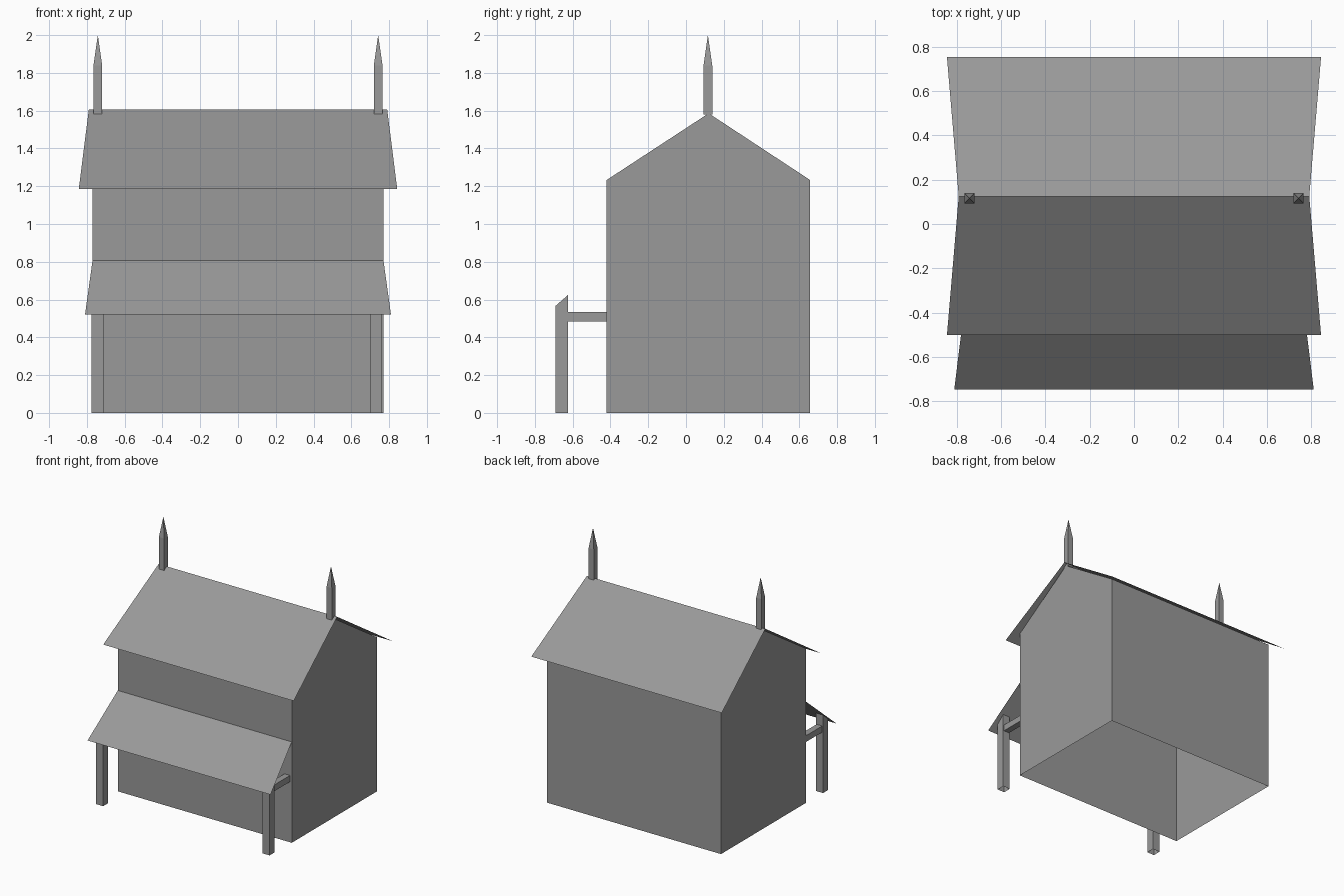
import bpy

cube = bpy.data.objects.get("Cube")
if cube:
    bpy.data.objects.remove(cube, do_unlink=True)

grey = bpy.data.materials.new("plain_grey")
grey.use_nodes = True
colour = (0.32, 0.32, 0.32, 1)
grey.diffuse_color = colour
grey.node_tree.nodes["Principled BSDF"].inputs["Base Color"].default_value = colour


def make(name, verts, faces):
    mesh = bpy.data.meshes.new(name)
    mesh.from_pydata(verts, [], faces)
    mesh.materials.append(grey)
    obj = bpy.data.objects.new(name, mesh)
    bpy.context.collection.objects.link(obj)
    return obj


def tube(name, x, half, profile, skip=(), caps=True):
    """Extrude a y-z profile (anticlockwise seen from +x) along x, leaving out some sides."""
    n = len(profile)
    verts = [(x + s * half, y, z) for s in (-1, 1) for y, z in profile]
    faces = [(i, (i + 1) % n, (i + 1) % n + n, i + n)[::-1]
             for i in range(n) if i not in skip]
    if caps:
        faces += [tuple(range(n))[::-1], tuple(range(n, 2 * n))]
    return make(name, verts, faces)


def sheet(name, low, high):
    """Single sloping sheet; each edge is (half width, y, z)."""
    (a, ya, za), (b, yb, zb) = low, high
    verts = [(-a, ya, za), (a, ya, za), (b, yb, zb), (-b, yb, zb)]
    face = (0, 1, 2, 3) if ya < yb else (3, 2, 1, 0)
    return make(name, verts, [face])


# Gabled house shell, open underneath and closed by the roof sheets on top
FRONT, BACK, RIDGE = -0.42, 0.657, 0.12
tube("house_walls", 0, 0.77,
     [(FRONT, 0), (BACK, 0), (BACK, 1.233), (RIDGE, 1.586), (FRONT, 1.233)],
     skip=(0, 2, 3))

# Main roof slopes, wider at the eaves than at the ridge
ridge = (0.79, 0.125, 1.605)
sheet("roof_front", (0.843, -0.5, 1.185), ridge)
sheet("roof_back", (0.843, 0.752, 1.185), ridge)

# Porch roof
sheet("porch_roof", (0.81, -0.745, 0.52), (0.77, FRONT, 0.807))

for side, post_x, spire_x in (("right", -0.743, -0.742), ("left", 0.73, 0.742)):
    # Porch post with its top cut to the roof slope, and the beam to the wall
    tube("porch_post_" + side, post_x, 0.032,
         [(-0.69, 0), (-0.625, 0), (-0.625, 0.624), (-0.69, 0.567)], skip=(0, 2))
    tube("porch_beam_" + side, post_x, 0.025,
         [(-0.625, 0.485), (FRONT, 0.485), (FRONT, 0.535), (-0.625, 0.535)],
         skip=(1, 3), caps=True)

    # Pointed ridge spire: square shaft and pyramid tip
    w, y = 0.023, 0.116
    ring = [(-w, -w), (w, -w), (w, w), (-w, w)]
    verts = [(spire_x + dx, y + dy, z) for z in (1.58, 1.84) for dx, dy in ring]
    verts.append((spire_x, y, 2.0))
    faces = []
    for i in range(4):
        j = (i + 1) % 4
        faces += [(i, j, j + 4, i + 4), (i + 4, j + 4, 8)]
    make("ridge_spire_" + side, verts, faces)
